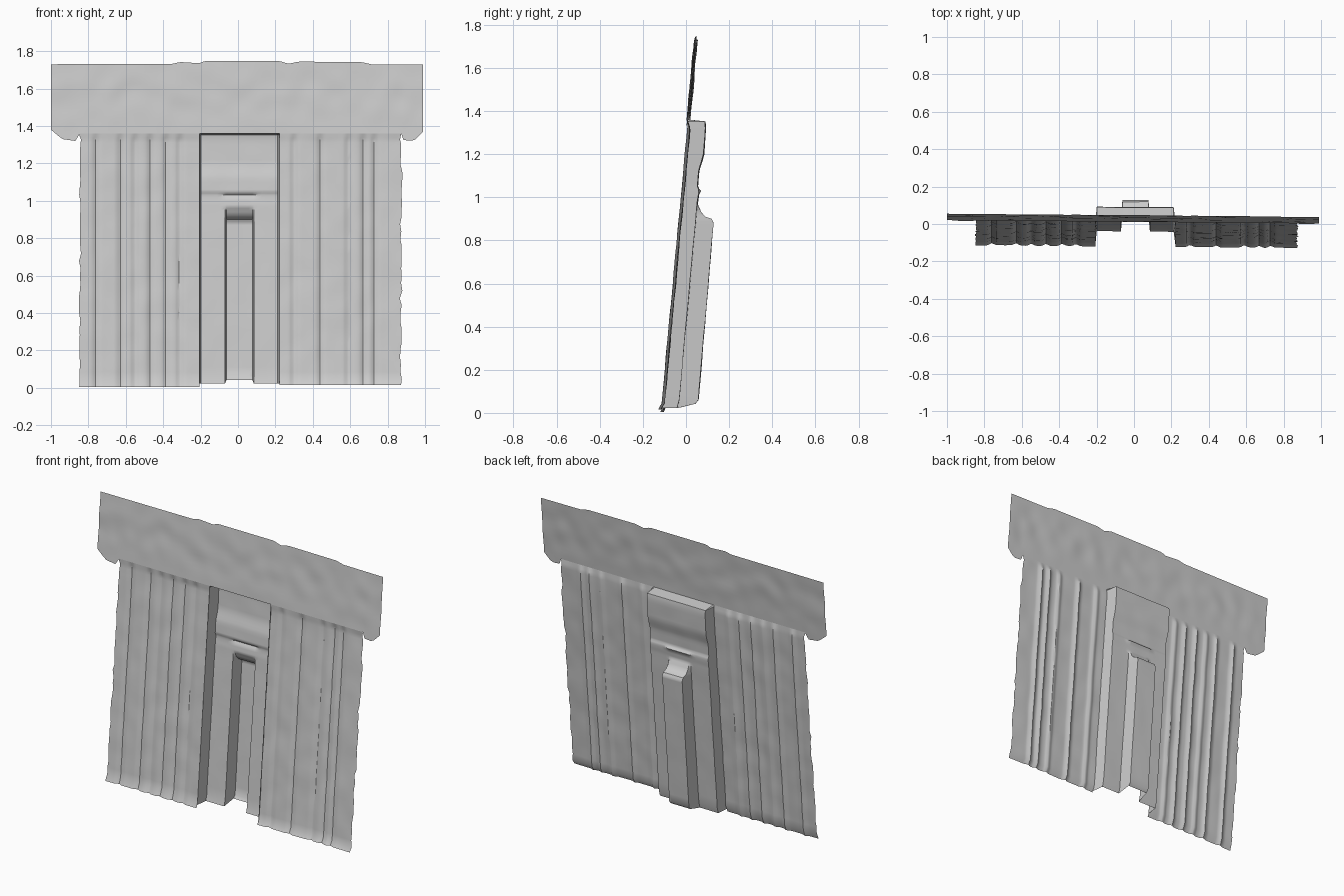
import bpy
import bmesh
import math
from mathutils import Vector, noise

cube = bpy.data.objects.get("Cube")
if cube:
    bpy.data.objects.remove(cube)

plaster = bpy.data.materials.new("light grey plaster")
plaster.use_nodes = True
GREY = (0.6, 0.6, 0.6, 1)
plaster.diffuse_color = GREY
plaster.node_tree.nodes["Principled BSDF"].inputs["Base Color"].default_value = GREY

HEAD = 1.36                     # height of the header's lower edge
NICHE = (-0.207, 0.222)         # niche opening
SLOT = (-0.07, 0.085)           # deeper slot inside the niche


def lean(x, z):
    """Depth of the leaning, slightly twisted front plane."""
    return -0.115 + 0.093 * z - 0.009 * x


def rough(x, z, size):
    return size * noise.noise(Vector((x * 9, 3.7, z * 9)))


def ramp(points, t):
    """Straight-line interpolation through (position, value) points."""
    for (a, va), (b, vb) in zip(points, points[1:]):
        if t <= b:
            return va + (vb - va) * max(0, t - a) / (b - a)
    return points[-1][1]


def steps(a, b, size):
    n = max(1, round((b - a) / size))
    return [a + (b - a) * i / n for i in range(n + 1)]


def sheet(name, xs, rows, place):
    """Thin skin: place(x, row) gives the position of each grid point."""
    bm = bmesh.new()
    grid = [[bm.verts.new(place(x, r)) for x in xs] for r in rows]
    for low, high in zip(grid, grid[1:]):
        for i in range(len(xs) - 1):
            bm.faces.new((low[i], low[i + 1], high[i + 1], high[i]))
    mesh = bpy.data.meshes.new(name)
    bm.to_mesh(mesh)
    bm.free()
    mesh.materials.append(plaster)
    obj = bpy.data.objects.new(name, mesh)
    bpy.context.collection.objects.link(obj)
    bpy.ops.object.select_all(action='DESELECT')
    obj.select_set(True)
    bpy.context.view_layer.objects.active = obj
    bpy.ops.object.shade_smooth_by_angle(angle=math.radians(35))
    return obj


# Plank walls: shallow grooves, a toe kicked forward, a step up to the header
def plank_wall(name, x0, x1, grooves, base):
    def place(x, z):
        groove = sum(math.exp(-((x - g) / 0.014) ** 2) for g in grooves)
        relief = 0.006 + 0.011 * groove + rough(x, z, 0.004)
        y = lean(x, z) + ramp([(0, -0.012), (0.045, 0), (1.3, 0)], z)
        y += relief * ramp([(1.32, 1), (HEAD, 0)], z)
        edge = x0 if abs(x0) > abs(x1) else x1
        ragged = rough(x, z * 4, 0.012) if x == edge else 0
        return (x + ragged, y, z + base if z == 0 else z)
    rows = [0] + steps(0.045, 1.31, 0.04) + steps(1.325, HEAD, 0.012)
    return sheet(name, steps(x0, x1, 0.012), rows, place)


plank_wall("right_plank_wall", -0.845, NICHE[0],
           (-0.31, -0.385, -0.47, -0.55, -0.63, -0.76), 0.004)
plank_wall("left_plank_wall", NICHE[1], 0.872,
           (0.3, 0.44, 0.59, 0.67, 0.73), 0.016)


# Header band with chamfered wings and an uneven top
def header_point(x, t):
    low = ramp([(-1, 1.38), (-0.94, 1.33), (-0.87, 1.32), (-0.845, HEAD),
                (0.872, HEAD), (0.885, 1.325), (0.94, 1.32), (0.99, 1.37)], x)
    top = ramp([(-1, 1.73), (-0.35, 1.732), (-0.31, 1.742), (-0.2, 1.735),
                (-0.18, 1.748), (0.22, 1.748), (0.27, 1.732), (0.32, 1.744),
                (0.66, 1.742), (0.71, 1.73), (0.99, 1.728)], x)
    z = low + (top - low) * t
    bumps = rough(x, z, 0.007) * math.sin(math.pi * t)
    return (x, lean(x, z) + bumps, z)


header_xs = steps(-1, -0.87, 0.02) + steps(-0.845, 0.872, 0.02) + steps(0.885, 0.99, 0.02)
sheet("header_band", header_xs, steps(0, 1, 0.07), header_point)


# Niche: side walls, ceiling, lintel ridge and a curved hood over the deep slot
BACK = [(0, 0.08), (0.98, 0.078), (1.01, 0.08), (1.03, 0.089), (1.045, 0.072),
        (1.13, 0.071), (1.16, 0.079), (1.2, 0.086), (1.33, 0.083), (1.35, 0.078)]
HOOD = [(0, 0.168), (0.88, 0.161), (0.9, 0.15), (0.91, 0.12), (0.93, 0.1), (0.97, 0.078)]


def niche_point(x, z):
    in_slot = SLOT[0] + 0.004 < x < SLOT[1] - 0.004
    at_rim = x in NICHE or z == HEAD
    back = ramp(BACK, z)
    if not SLOT[0] <= x <= SLOT[1]:
        back = min(back, 0.08) if z < 1.1 else back
    depth = 0 if at_rim else ramp(HOOD, z) if in_slot and z < 0.97 else back
    # The lowest edge lifts towards the slot and curls forward a little
    if z == 0:
        lifted = 0.042 if in_slot else 0.022
        return (x, lean(x, 0) + depth * 0.94, lifted)
    return (x, lean(x, z) + depth + (0 if at_rim else rough(x, z, 0.002)), z)


niche_xs = ([NICHE[0]] + steps(NICHE[0] + 0.008, SLOT[0], 0.02)
            + steps(SLOT[0] + 0.008, SLOT[1] - 0.008, 0.02)
            + steps(SLOT[1], NICHE[1] - 0.01, 0.02) + [NICHE[1]])
niche_rows = ([0] + steps(0.06, 0.87, 0.05) + steps(0.88, 1.06, 0.01)
              + steps(1.08, 1.34, 0.02) + [1.352, HEAD])
sheet("niche", niche_xs, niche_rows, niche_point)
